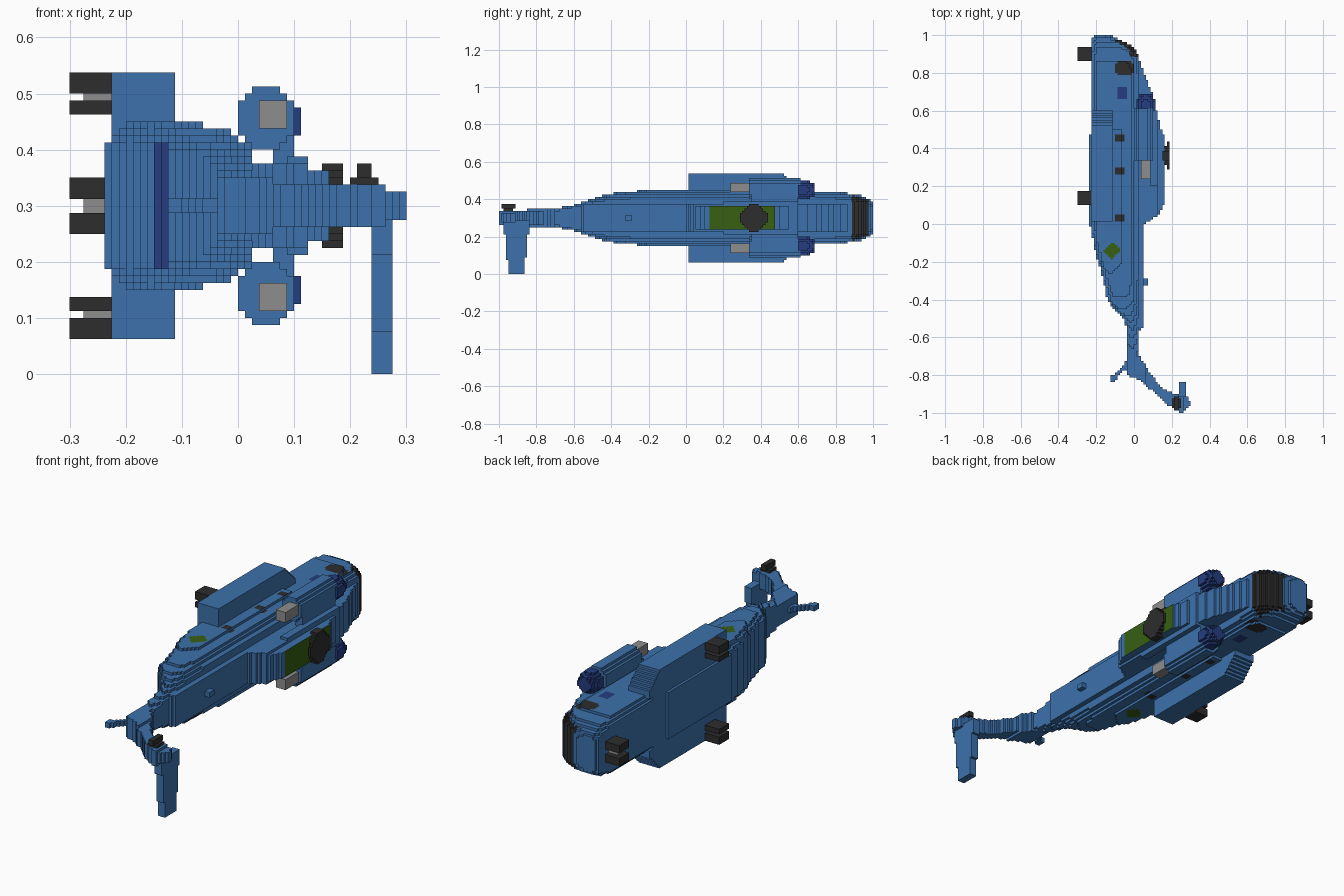
import bpy
import bmesh
import math

cube = bpy.data.objects.get("Cube")
if cube:
    bpy.data.objects.remove(cube, do_unlink=True)

V = 0.0125      # block size
MID = 0.30      # symmetry plane height

COLOURS = {
    "blue_paint": (0.045, 0.165, 0.41),
    "navy": (0.018, 0.048, 0.22),
    "green": (0.038, 0.115, 0.006),
    "black": (0.026, 0.026, 0.026),
    "grey": (0.27, 0.27, 0.27),
}
BLUE, NAVY, GREEN, BLACK, GREY = range(5)
MATS = []
for mat_name, rgb in COLOURS.items():
    m = bpy.data.materials.new(mat_name)
    m.use_nodes = True
    m.diffuse_color = (*rgb, 1)
    m.node_tree.nodes["Principled BSDF"].inputs["Base Color"].default_value = (*rgb, 1)
    MATS.append(m)


def lerp(table, t):
    """Piecewise linear lookup in a list of (position, value)."""
    if t <= table[0][0]:
        return table[0][1]
    for (a, va), (b, vb) in zip(table, table[1:]):
        if t <= b:
            return va + (vb - va) * (t - a) / (b - a)
    return table[-1][1]


# Face directions: axis normal and the four corner offsets, counter-clockwise
DIRS = {
    (1, 0, 0): ((1, 0, 0), (1, 1, 0), (1, 1, 1), (1, 0, 1)),
    (-1, 0, 0): ((0, 0, 0), (0, 0, 1), (0, 1, 1), (0, 1, 0)),
    (0, 1, 0): ((0, 1, 0), (0, 1, 1), (1, 1, 1), (1, 1, 0)),
    (0, -1, 0): ((0, 0, 0), (1, 0, 0), (1, 0, 1), (0, 0, 1)),
    (0, 0, 1): ((0, 0, 1), (1, 0, 1), (1, 1, 1), (0, 1, 1)),
    (0, 0, -1): ((0, 0, 0), (0, 1, 0), (1, 1, 0), (1, 0, 0)),
}


def blocks(name, lo, hi, colour, inside=lambda x, y, h, z: True):
    """Blocky solid: keep cells passing inside(x, y, distance from MID, z)."""
    rng = [range(math.floor(a / V + 0.01), math.ceil(b / V - 0.01)) for a, b in zip(lo, hi)]
    cells = set()
    for i in rng[0]:
        for j in rng[1]:
            for k in rng[2]:
                x, y, z = (i + .5) * V, (j + .5) * V, (k + .5) * V
                if inside(x, y, abs(z - MID), z):
                    cells.add((i, j, k))
    bm = bmesh.new()
    verts = {}
    for c in sorted(cells):
        for n, corners in DIRS.items():
            if tuple(p + q for p, q in zip(c, n)) in cells:
                continue
            ring = []
            for o in corners:
                key = tuple(p + q for p, q in zip(c, o))
                if key not in verts:
                    verts[key] = bm.verts.new([p * V for p in key])
                ring.append(verts[key])
            f = bm.faces.new(ring)
            if callable(colour):
                x, y, z = ((p + .5) * V for p in c)
                f.material_index = colour(x, y, abs(z - MID), n)
            else:
                f.material_index = colour
    me = bpy.data.meshes.new(name)
    bm.to_mesh(me)
    bm.free()
    for m in MATS:
        me.materials.append(m)
    ob = bpy.data.objects.new(name, me)
    bpy.context.collection.objects.link(ob)
    return ob


# Fuselage profiles along the length
TOP = [(-.74, .03), (-.56, .03), (-.55, .045), (0, .05), (.04, .12), (.08, .15), (.11, .1625),
       (.46, .1625), (.5, .142), (.6, .12), (.7, .095), (.8, .05), (.87, .03), (.92, .01),
       (.95, -.02), (.975, -.07), (1, -.13)]
BOTTOM = [(-.74, -.04), (-.55, -.04), (-.5, -.055), (-.45, -.11), (-.4, -.14), (-.3, -.162),
          (-.2, -.19), (-.1, -.215), (0, -.235), (.45, -.237), (.5, -.226), (.97, -.225), (1, -.215)]
HALF = [(-.74, .045), (-.7, .05), (-.6, .075), (-.5, .105), (-.4, .13), (-.3, .1375),
        (.8, .1375), (.9, .127), (.96, .112), (1, .085)]


def in_fuselage(x, y, h, z):
    top, bottom, w = lerp(TOP, y), lerp(BOTTOM, y), lerp(HALF, y)
    if not bottom < x < top:
        return False
    deck = min(.03, top)
    if x > deck:                                   # narrow upper cowling
        return h < (.075 if x < .13 else .063)
    s = w / .14
    t, b = (deck - x) / .07, (x - bottom) / .03
    if t < 1:
        w -= .045 * s * (1 - t) ** 2
    if b < 1:
        w -= .025 * s * (1 - b)
    if -.2 < x < -.06 and -.26 < y < .5:           # raised side panel
        if abs(x + .13) < .07 - max(0, -.2 - y):
            w += V
    return h < w


def paint_fuselage(x, y, h, n):
    if n[0] > 0 and x > .145 and .12 < y < .48:
        return GREEN
    if n[2]:
        if abs(x + .115) + abs(y + .14) < .046:
            return GREEN
        if any(abs(x + .07) < .024 and abs(y - c) < .017 for c in (.46, .285, .03)):
            return BLACK
        if abs(x + .065) < .028 and abs(y - .69) < .03:
            return NAVY
        if abs(y - .825) < .042 and -.1 < x < 0 and abs(x + .05) + abs(y - .825) < .07:
            return BLACK
    if .885 < y < .975 and x > lerp(TOP, y) - .04 and x > -.11:
        return BLACK
    if n[1] < 0 and -.15 < x < -.13 and h < .11:
        return NAVY
    return BLUE


blocks("fuselage", (-.25, -.74, .1375), (.175, 1, .4625), paint_fuselage, in_fuselage)

# Tail pylon swept upward, and tail bumper
PYLON = [(-.04, -.7), (.03, -.7), (.08, -.78), (.14, -.86), (.21, -.9), (.29, -.92), (.3, -.95),
         (.26, -1), (.22, -.985), (.15, -.935), (.1, -.885), (.03, -.825), (-.04, -.8)]
BUMPER = [(-.04, -.72), (-.04, -.77), (-.085, -.8), (-.1, -.84), (-.125, -.84), (-.125, -.81), (-.07, -.765)]


def in_poly(poly, x, y):
    hit = False
    for (ax, ay), (bx, by) in zip(poly, poly[1:] + poly[:1]):
        if (ay > y) != (by > y) and x < ax + (bx - ax) * (y - ay) / (by - ay):
            hit = not hit
    return hit


blocks("tail_pylon", (-.1, -1, .25), (.3, -.7, .35), BLUE,
       lambda x, y, h, z: in_poly(PYLON, x, y) and h < (.045 if x < .06 else .0375 if x < .26 else .025))
blocks("tail_bumper", (-.15, -.85, .2875), (0, -.7, .3125), BLUE,
       lambda x, y, h, z: in_poly(BUMPER, x, y))

# One-sided stabilizer and tail rotor hub
blocks("stabilizer", (.2375, -.98, 0), (.275, -.825, .2875), BLUE,
       lambda x, y, h, z: -.95 - .09 * z < y < -.865 + .1 * z)
blocks("tail_rotor_hub_base", (.2, -.975, .325), (.25, -.925, .35), BLACK)
blocks("tail_rotor_hub", (.2125, -.9875, .35), (.2375, -.9125, .375), BLACK)

# Main rotor hub with stub arms
blocks("main_rotor_hub", (.15, .28, .225), (.1875, .44, .375), BLACK,
       lambda x, y, h, z: abs(y - .3625) < (.05 if x < .17 else .07) and h < .07
       and abs(y - .3625) + h < .095 and (x < .17 or min(h, abs(y - .3625)) < .045))

# Side parts repeated on both sides
for side, s in (("upper", 1), ("lower", -1)):
    def box(name, x0, x1, y0, y1, h0, h1, colour, inside=lambda x, y, h, z: True):
        z0, z1 = sorted((MID + s * h0, MID + s * h1))
        return blocks(f"{side}_{name}", (x0, y0, z0), (x1, y1, z1), colour, inside)

    # Sponson with a stepped front end
    box("sponson", -.225, -.1125, .0125, .6, .125, .2375, BLUE,
        lambda x, y, h, z: y < .6 - max(0, h - .15) * .9 and (h < .225 or y < .52))

    # Main landing gear
    def tyre(x, y, h, z):
        a, b = abs(x + .2625), abs(y - .1375)
        return a + b < .064
    for part, h0, h1 in (("inner_wheel", .1625, .1875), ("outer_wheel", .2, .2375)):
        box(part, -.3, -.225, .1, .175, h0, h1, BLACK, tyre)
    box("axle", -.275, -.2125, .125, .15, .1875, .2, GREY)

    # Engine pod, intake filter, exhaust and pylon
    def pod(x, y, h, z):
        r = .05 if y > .34 else .044
        return math.hypot(x - .05, h - .155) < r + .006
    box("engine_pod", 0, .1, .34, .6125, .1, .2125, BLUE, pod)
    box("intake_filter", 0, .1125, .6, .6875, .0875, .2, NAVY,
        lambda x, y, h, z: math.hypot(x - .0625, h - .15, (y - .63) * .8) < .052)
    box("exhaust", .0375, .0875, .2375, .35, .1375, .1875, GREY,
        lambda x, y, h, z: abs(x - .0625) + abs(h - .1625) < .04)
    box("engine_pylon", .0625, .1, .36, .6, .0625, .125, BLUE)
    box("cowl_shoulder", .0875, .125, .2, .6, .0625, .0875, BLUE)

# Nose landing gear
def nose_tyre(x, y, h, z):
    return abs(x + .2625) + abs(y - .9) < .064


for part, z0 in (("nose_wheel_lower", .25), ("nose_wheel_upper", .3125)):
    blocks(part, (-.3, .8625, z0), (-.225, .9375, z0 + .0375), BLACK, nose_tyre)
blocks("nose_axle", (-.275, .8875, .2875), (-.2125, .9125, .3125), GREY)

# Small antenna block on the spine
blocks("spine_antenna", (.0375, -.325, .2875), (.075, -.2875, .3125), BLUE)
